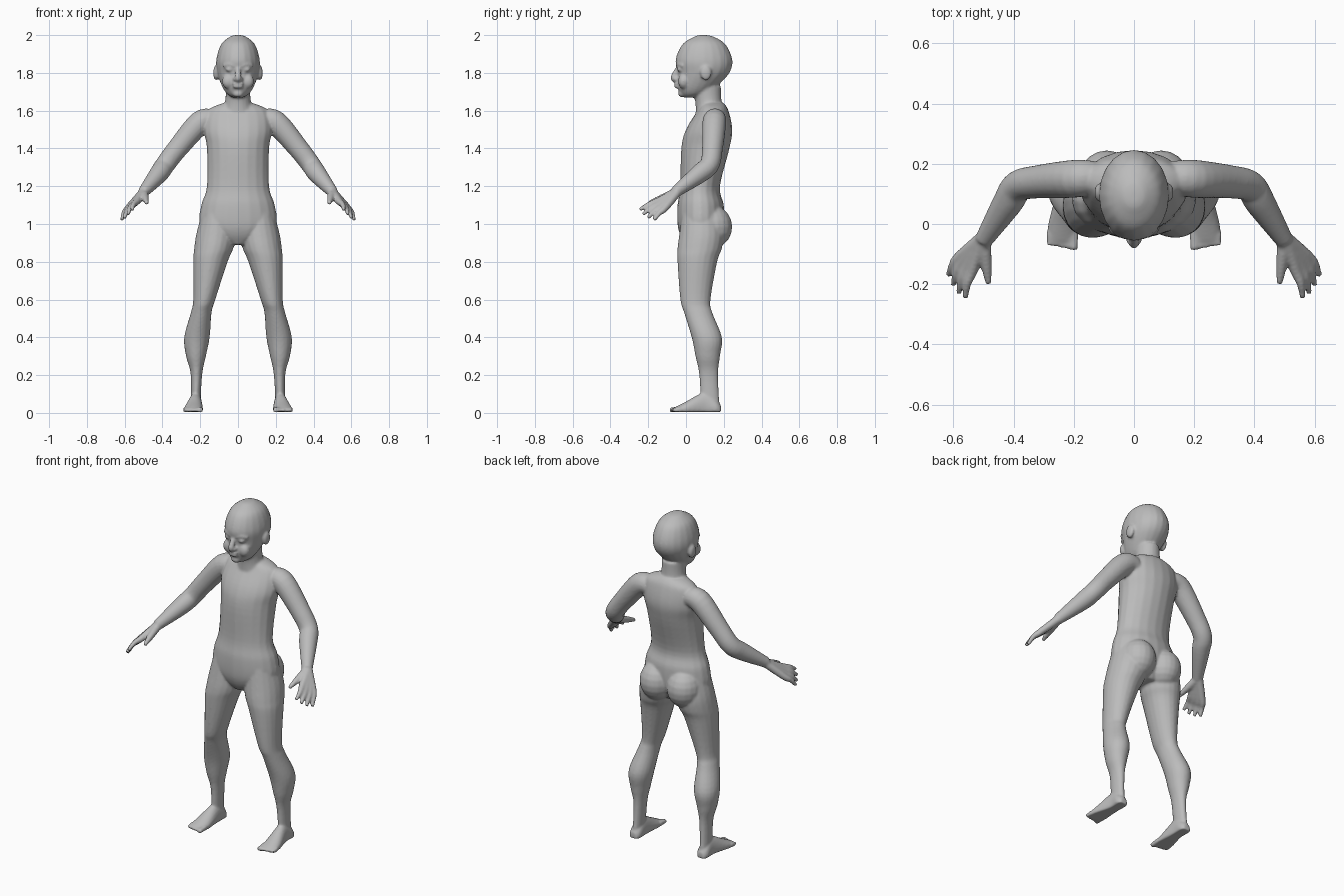
import bpy
import math
from mathutils import Vector

start = bpy.data.objects.get("Cube")
if start:
    bpy.data.objects.remove(start, do_unlink=True)

shade = (.5, .5, .5, 1)
grey = bpy.data.materials.new("plain grey")
grey.use_nodes = True
grey.diffuse_color = shade
grey.node_tree.nodes["Principled BSDF"].inputs["Base Color"].default_value = shade

SIDES = 20
STEPS = 5
verts, faces = [], []


def smooth_rows(rows):
    """Pass a smooth curve through rows of numbers."""
    smoothed = []
    for i in range(len(rows) - 1):
        before, here = rows[max(i - 1, 0)], rows[i]
        ahead, beyond = rows[i + 1], rows[min(i + 2, len(rows) - 1)]
        for step in range(STEPS):
            t = step / STEPS
            row = []
            for p, q, r, w in zip(before, here, ahead, beyond):
                slope_in, slope_out = (r - p) / 2, (w - q) / 2
                ease = t * t * (3 - t - t)
                row.append(q + (r - q) * ease + slope_in * t * (1 - t) ** 2 - slope_out * t * t * (1 - t))
            smoothed.append(row)
    return smoothed + [list(rows[-1])]


def ellipse(centre, u, v):
    angles = [math.tau * j / SIDES for j in range(SIDES)]
    return [Vector(centre) + u * math.cos(a) + v * math.sin(a) for a in angles]


def skin(rings):
    """Close a stack of equal rings into a solid."""
    base = len(verts)
    for ring in rings:
        verts.extend(ring)
    for k in range(len(rings) - 1):
        row = base + k * SIDES
        for j in range(SIDES):
            a, b = row + j, row + (j + 1) % SIDES
            faces.append((a, b, b + SIDES, a + SIDES))
    last = len(verts) - SIDES
    faces.append(tuple(reversed(range(base, base + SIDES))))
    faces.append(tuple(range(last, len(verts))))


def level_stack(rows):
    """Level rings from rows of height, left x, right x, front y, back y."""
    rings = []
    for z, left, right, front, back in smooth_rows(rows):
        centre = Vector((left + right, front + back, z + z)) / 2
        u = Vector(((right - left) / 2, 0, 0))
        v = Vector((0, (back - front) / 2, 0))
        rings.append(ellipse(centre, u, v))
    skin(rings)


def trunk(rows):
    """Symmetrical stack from rows of height, half width, front y, back y."""
    level_stack([(z, -width, width, front, back) for z, width, front, back in rows])


def tube(side, rows):
    """Round limb along rows of x, y, z, radius, on the given side."""
    rows = smooth_rows([(side * x, y, z, radius) for x, y, z, radius in rows])
    points = [Vector(row[:3]) for row in rows]
    rings = []
    for i, point in enumerate(points):
        along = points[min(i + 1, len(points) - 1)] - points[max(i - 1, 0)]
        along.normalize()
        u = along.cross(Vector((0, 1, 1))).normalized()
        v = along.cross(u)
        rings.append(ellipse(point, u * rows[i][3], v * rows[i][3]))
    skin(rings)


def ball(side, centre, size):
    """Ellipsoid with the given half sizes."""
    x, y, z = centre
    rings = []
    for k in range(1, SIDES // 2):
        a = math.tau * k / SIDES
        middle = (side * x, y, z - size[2] * math.cos(a))
        u = Vector((size[0] * math.sin(a), 0, 0))
        v = Vector((0, size[1] * math.sin(a), 0))
        rings.append(ellipse(middle, u, v))
    skin(rings)


def foot(side):
    """Wedge from heel to ball, flattened on the ground, with five toes."""
    rings = []
    rows = [(.185, .225, .02, .04), (.16, .225, .035, .07), (.1, .225, .035, .11),
            (0, .235, .05, .06), (-.06, .24, .05, .03)]
    for y, x, width, top in smooth_rows(rows):
        ring = ellipse((side * x, y, top / 3), Vector((width, 0, 0)), Vector((0, 0, top * 2 / 3)))
        for point in ring:
            point.z = max(point.z, .005)
        rings.append(ring)
    skin(rings)
    for toe in range(5):
        x = .2 + .02 * toe
        radius = .012 if toe else .016
        tip = -.086 + toe * .004
        tube(side, [(x, -.03, .02, radius), (x, tip, .015, radius * .8)])


def hand(side):
    """Fingers fanned from the wrist, whose thick roots merge into a palm."""
    wrist = Vector((.5, -.045, 1.17))
    for finger in range(4):
        t = finger / 3
        knuckle = Vector((.535, -.15, 1.12)).lerp(Vector((.58, -.11, 1.085)), t)
        tip = Vector((.56, -.245, 1.075)).lerp(Vector((.615, -.17, 1.02)), t)
        tip += (tip - knuckle) * math.sin(math.pi * t) / 8
        middle = knuckle.lerp(tip, .5) + Vector((.006, 0, .006))
        path = zip((wrist, knuckle, middle, tip), (.024, .019, .014, .01))
        tube(side, [(*point, radius) for point, radius in path])
    thumb_tip = Vector((.483, -.2, 1.11))
    path = zip((wrist, wrist.lerp(thumb_tip, .6), thumb_tip), (.025, .018, .01))
    tube(side, [(*point, radius) for point, radius in path])


# torso, from hips to shoulders
trunk([(.89, .05, 0, .15), (.94, .16, -.03, .18), (1, .205, -.045, .2), (1.1, .195, -.045, .2),
       (1.2, .165, -.03, .18), (1.4, .165, -.025, .23), (1.5, .18, 0, .245),
       (1.6, .16, .06, .225), (1.64, .08, .08, .2)])

# neck
trunk([(1.54, .11, .05, .22), (1.64, .07, .05, .19), (1.73, .065, .03, .185)])

# head, from chin to crown
trunk([(1.67, .03, -.01, .06), (1.69, .06, -.03, .11), (1.73, .085, -.045, .165),
       (1.8, .11, -.045, .23), (1.87, .115, -.055, .245), (1.95, .09, -.02, .21),
       (1.99, .045, .04, .15), (2, .015, .07, .11)])

# nose
tube(1, [(0, -.04, 1.83, .012), (0, -.065, 1.775, .017), (0, -.05, 1.76, .012)])

# lips and chin
for height in (1.727, 1.742):
    ball(1, (0, -.046, height), (.03, .017, .009))
ball(1, (0, -.018, 1.69), (.03, .024, .02))

for side in (1, -1):
    # eye, brow, nostril, cheek and ear
    ball(side, (.045, -.028, 1.818), (.02, .02, .013))
    tube(side, [(.02, -.042, 1.836, .01), (.045, -.034, 1.845, .012), (.075, -.014, 1.836, .01)])
    ball(side, (.016, -.052, 1.767), (.012, .014, .01))
    ball(side, (.05, -.012, 1.755), (.035, .03, .04))
    ball(side, (.116, .105, 1.8), (.015, .03, .04))

    # hip
    ball(side, (.09, .135, .985), (.1, .11, .115))

    # leg, from hip to ankle
    level_stack([(z, side * inner, side * outer, front, back) for z, inner, outer, front, back in (
        (1.06, .02, .19, -.02, .18), (.95, .01, .22, -.035, .2), (.87, .025, .232, -.045, .19),
        (.8, .055, .237, -.045, .165), (.6, .12, .237, -.03, .13), (.53, .14, .25, -.01, .14),
        (.4, .15, .285, .03, .19), (.3, .17, .275, .05, .18), (.2, .19, .25, .07, .17),
        (.01, .2, .25, .08, .18))])
    foot(side)

    # arm, from shoulder to wrist
    tube(side, [(.13, .155, 1.55, .055), (.2, .15, 1.537, .063), (.32, .14, 1.4, .055),
                (.385, .125, 1.315, .052), (.42, .07, 1.265, .05), (.5, -.055, 1.17, .03)])
    hand(side)

# join every part in one mesh
mesh = bpy.data.meshes.new("body")
mesh.from_pydata([tuple(point) for point in verts], [], faces)
mesh.materials.append(grey)
body = bpy.data.objects.new("body", mesh)
bpy.context.collection.objects.link(body)

# turn all faces outward
bpy.context.view_layer.objects.active = body
body.select_set(True)
bpy.ops.object.mode_set(mode='EDIT')
bpy.ops.mesh.select_all(action='SELECT')
bpy.ops.mesh.normals_make_consistent(inside=False)
bpy.ops.object.mode_set(mode='OBJECT')

# fuse the parts into a continuous skin
fuse = body.modifiers.new("fuse", 'REMESH')
fuse.mode = 'VOXEL'
fuse.voxel_size = .007
fuse.use_smooth_shade = True
relax = body.modifiers.new("relax", 'SMOOTH')
relax.factor = .5
relax.iterations = 4
